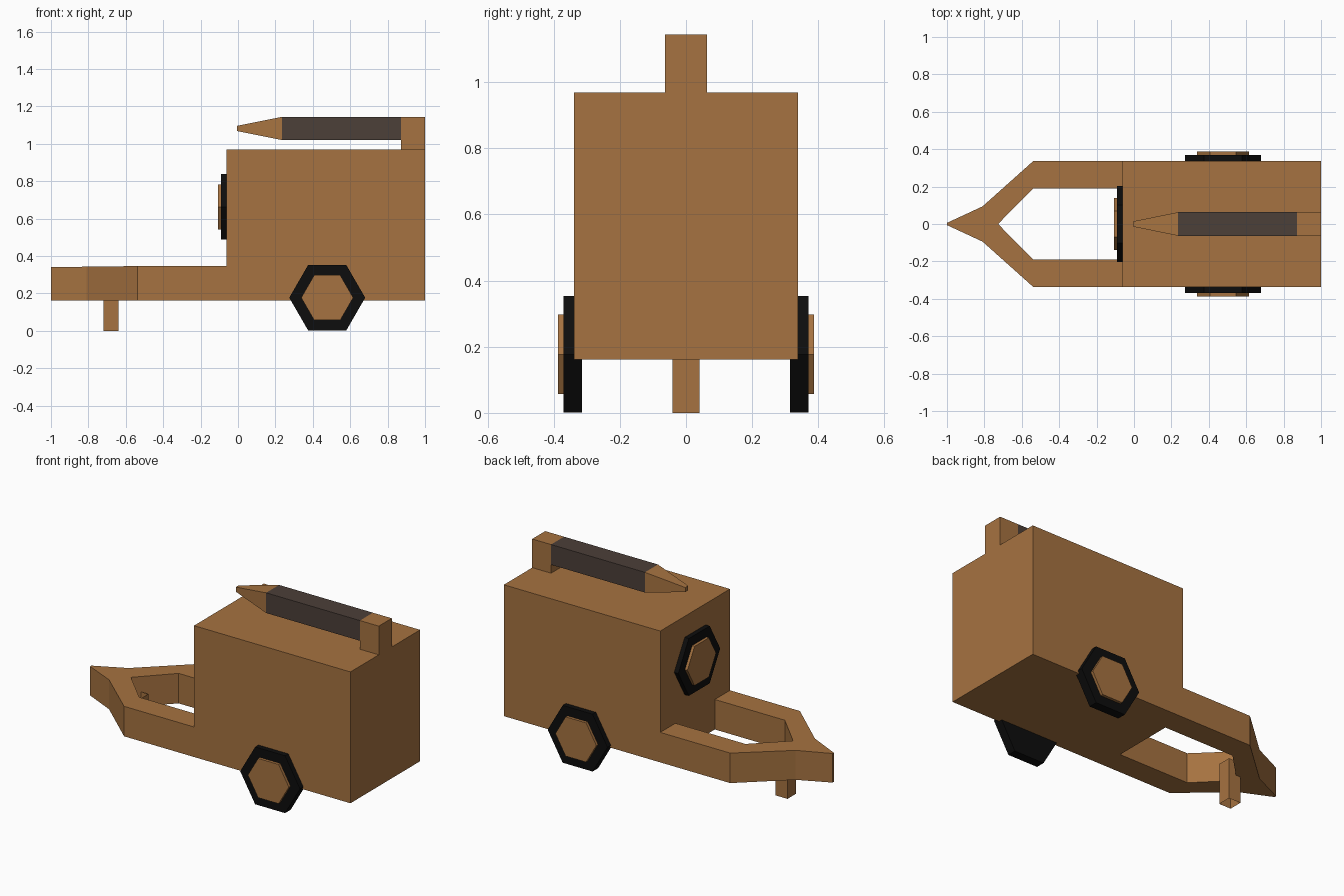
import bpy, bmesh
from math import cos, sin, pi
from mathutils import Vector

if "Cube" in bpy.data.objects:
    bpy.data.objects.remove(bpy.data.objects["Cube"])


def material(name, rgb):
    m = bpy.data.materials.new(name)
    m.diffuse_color = (*rgb, 1)
    m.use_nodes = True
    m.node_tree.nodes["Principled BSDF"].inputs["Base Color"].default_value = m.diffuse_color
    return m


WOOD = material("wood", (0.38, 0.17, 0.052))
DARK = material("dark_paint", (0.072, 0.05, 0.04))
RUBBER = material("rubber", (0.004, 0.004, 0.004))


def loft(name, start, end, mat, caps=True):
    """Join two matching outlines into a solid (or an open tube)."""
    bm = bmesh.new()
    a = [bm.verts.new(p) for p in start]
    b = [bm.verts.new(p) for p in end]
    n = len(a)
    for i in range(n):
        j = (i + 1) % n
        bm.faces.new((a[i], a[j], b[j], b[i]))
    if caps:
        bm.faces.new(a[::-1])
        bm.faces.new(b)
    bmesh.ops.recalc_face_normals(bm, faces=bm.faces)
    mesh = bpy.data.meshes.new(name)
    bm.to_mesh(mesh)
    bm.free()
    mesh.materials.append(mat)
    obj = bpy.data.objects.new(name, mesh)
    bpy.context.collection.objects.link(obj)
    return obj


def rect_z(x0, x1, y, z):
    return [(x0, -y, z), (x1, -y, z), (x1, y, z), (x0, y, z)]


def rect_x(x, y, z0, z1):
    return [(x, -y, z0), (x, y, z0), (x, y, z1), (x, -y, z1)]


def box(name, x0, x1, y, z0, z1, mat, caps=True):
    return loft(name, rect_z(x0, x1, y, z0), rect_z(x0, x1, y, z1), mat, caps)


def hexagon(centre, side, r):
    """Flat-topped hexagon with its corners along the side axis."""
    c, s, up = Vector(centre), Vector(side), Vector((0, 0, 1))
    return [c + r * (cos(i * pi / 3) * s + sin(i * pi / 3) * up) for i in range(6)]


def wheel(name, centre, side, axis):
    """Hex tyre with a raised hub; centre is the outer tyre face, axis points outward."""
    c, a = Vector(centre), Vector(axis)
    loft(name + "_tyre", hexagon(c - 0.055 * a, side, 0.203), hexagon(c, side, 0.203), RUBBER)
    loft(name + "_hub", hexagon(c - 0.01 * a, side, 0.139), hexagon(c + 0.017 * a, side, 0.139), WOOD)


# Trailer body
box("body", -0.062, 1.0, 0.338, 0.162, 0.968, WOOD)

# Forked drawbar
half = [(-1.0, 0.006), (-0.81, 0.094), (-0.537, 0.338), (-0.062, 0.338),
        (-0.062, 0.191), (-0.537, 0.191)]
outline = half + [(-0.727, 0)] + [(x, -y) for x, y in reversed(half)]
loft("drawbar", [(x, y, 0.162) for x, y in outline],
     [(x, y, 0.346 + 0.012 * min(0, x + 0.537)) for x, y in outline], WOOD)

# Open-ended support leg
box("support_leg", -0.718, -0.638, 0.041, 0.0, 0.25, WOOD, caps=False)

# Side wheels and spare
for label, s in (("left", 1), ("right", -1)):
    wheel(label + "_wheel", (0.477, s * 0.37, 0.177), (1, 0, 0), (0, s, 0))
wheel("spare_wheel", (-0.09, 0, 0.663), (0, 1, 0), (-1, 0, 0))

# Roof pencil: rear post, painted shaft, sharpened tip
box("pencil_post", 0.872, 1.0, 0.063, 0.96, 1.144, WOOD)
shaft_front = rect_x(0.235, 0.063, 1.02, 1.144)
loft("pencil_shaft", shaft_front, rect_x(0.872, 0.063, 1.02, 1.144), DARK)
loft("pencil_tip", rect_x(-0.005, 0.014, 1.068, 1.096), shaft_front, WOOD)
